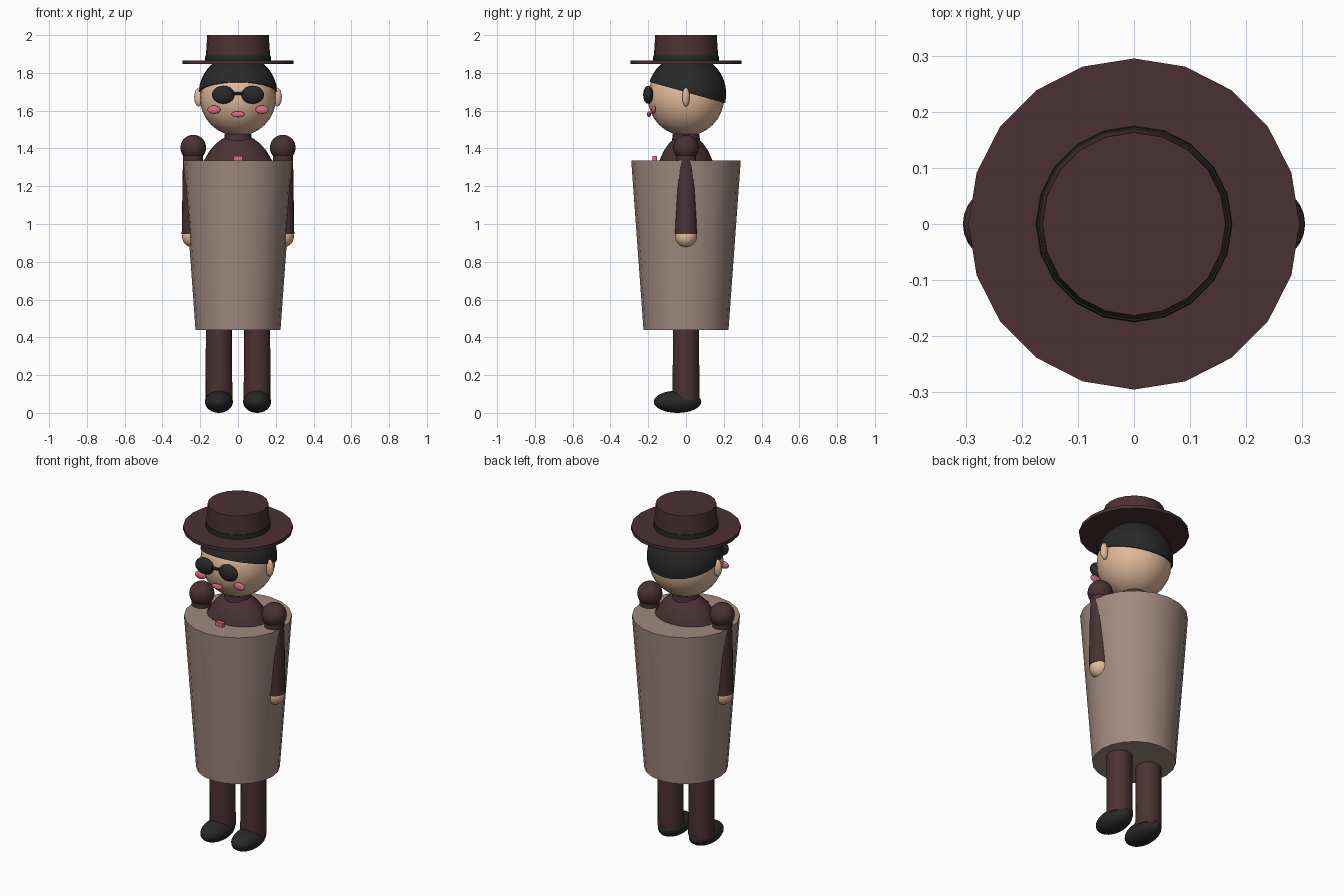
import bpy, bmesh, math
from mathutils import Vector

cube = bpy.data.objects.get("Cube")
if cube:
    bpy.data.objects.remove(cube, do_unlink=True)


def material(name, rgb):
    # sRGB 0-255 to linear
    lin = [((c / 255 + 0.055) / 1.055) ** 2.4 for c in rgb] + [1]
    m = bpy.data.materials.new(name)
    m.use_nodes = True
    m.diffuse_color = lin
    m.node_tree.nodes["Principled BSDF"].inputs["Base Color"].default_value = lin
    return m


BROWN = material("dark brown cloth", (74, 49, 51))
TAUPE = material("taupe", (161, 138, 127))
SKIN = material("skin", (226, 186, 154))
BLACK = material("soft black", (40, 40, 40))
PINK = material("pink", (216, 110, 130))


def finish(ob, name, mat):
    ob.name = name
    ob.data.name = name
    ob.data.materials.append(mat)
    bpy.ops.object.shade_smooth_by_angle(angle=math.radians(35))
    return ob


def ball(name, mat, loc, radii, segs=24, rot=(0, 0, 0)):
    bpy.ops.mesh.primitive_uv_sphere_add(segments=segs, ring_count=segs * 2 // 3,
                                         radius=1, location=loc, rotation=rot)
    ob = bpy.context.object
    ob.scale = radii
    return finish(ob, name, mat)


def cone(name, mat, x, z0, z1, r0, r1, sides=20):
    bpy.ops.mesh.primitive_cone_add(vertices=sides, radius1=r0, radius2=r1,
                                    depth=z1 - z0, location=(x, 0, (z0 + z1) / 2))
    return finish(bpy.context.object, name, mat)


# Body and barrel-shaped coat
cone("barrel_coat", TAUPE, 0, 0.44, 1.337, 0.225, 0.29)
ball("torso", BROWN, (0, 0, 1.175), (0.213, 0.166, 0.3))
cone("neck", BROWN, 0, 1.40, 1.476, 0.08, 0.07)
bpy.ops.mesh.primitive_cube_add(size=1, location=(0, -0.165, 1.33))
bpy.context.object.scale = (0.046, 0.024, 0.06)
finish(bpy.context.object, "tie_knot", PINK)

# Head
ball("head", SKIN, (0, 0, 1.67), (0.202, 0.202, 0.204))

# Hair cap: a sphere cut by a plane that drops toward the back
hair = ball("hair", BLACK, (0, 0.005, 1.69), (0.208, 0.208, 0.208), 32)
bm = bmesh.new()
bm.from_mesh(hair.data)
cut = bmesh.ops.bisect_plane(bm, geom=bm.verts[:] + bm.edges[:] + bm.faces[:],
                             plane_co=Vector((0, 0, 0.03)),
                             plane_no=Vector((0, 0.27, 0.96)), clear_inner=True)
rim = [e for e in cut["geom_cut"] if isinstance(e, bmesh.types.BMEdge)]
bmesh.ops.contextual_create(bm, geom=rim)
bm.to_mesh(hair.data)
bm.free()
bpy.ops.object.shade_smooth_by_angle(angle=math.radians(35))

# Hat
cone("hat_brim", BROWN, 0, 1.847, 1.866, 0.295, 0.295)
cone("hat_band", BLACK, 0, 1.862, 1.892, 0.175, 0.173)
cone("hat_crown", BROWN, 0, 1.86, 2.0, 0.172, 0.163)

# Glasses bridge and mouth
bpy.ops.mesh.primitive_cylinder_add(vertices=10, radius=0.008, depth=0.07,
                                    location=(0, -0.205, 1.69),
                                    rotation=(0, math.pi / 2, 0))
finish(bpy.context.object, "glasses_bridge", BLACK)
ball("mouth", PINK, (0, -0.196, 1.581), (0.035, 0.01, 0.016), 16)

# Mirrored parts
for side, s in (("left", 1), ("right", -1)):
    ball(side + "_ear", SKIN, (s * 0.207, 0, 1.672), (0.025, 0.02, 0.05), 16)
    ball(side + "_lens", BLACK, (s * 0.078, -0.2, 1.684), (0.06, 0.027, 0.048), 16)
    ball(side + "_cheek", PINK, (s * 0.127, -0.17, 1.605), (0.035, 0.012, 0.022), 16)
    ball(side + "_shoulder", BROWN, (s * 0.237, 0, 1.404), (0.068, 0.068, 0.068))
    cone(side + "_arm", BROWN, s * 0.238, 0.947, 1.38, 0.06, 0.053)
    ball(side + "_hand", SKIN, (s * 0.238, 0, 0.934), (0.058, 0.058, 0.058))
    cone(side + "_leg", BROWN, s * 0.101, 0.07, 0.5, 0.071, 0.069)
    ball(side + "_shoe", BLACK, (s * 0.101, -0.045, 0.059), (0.074, 0.126, 0.059))
